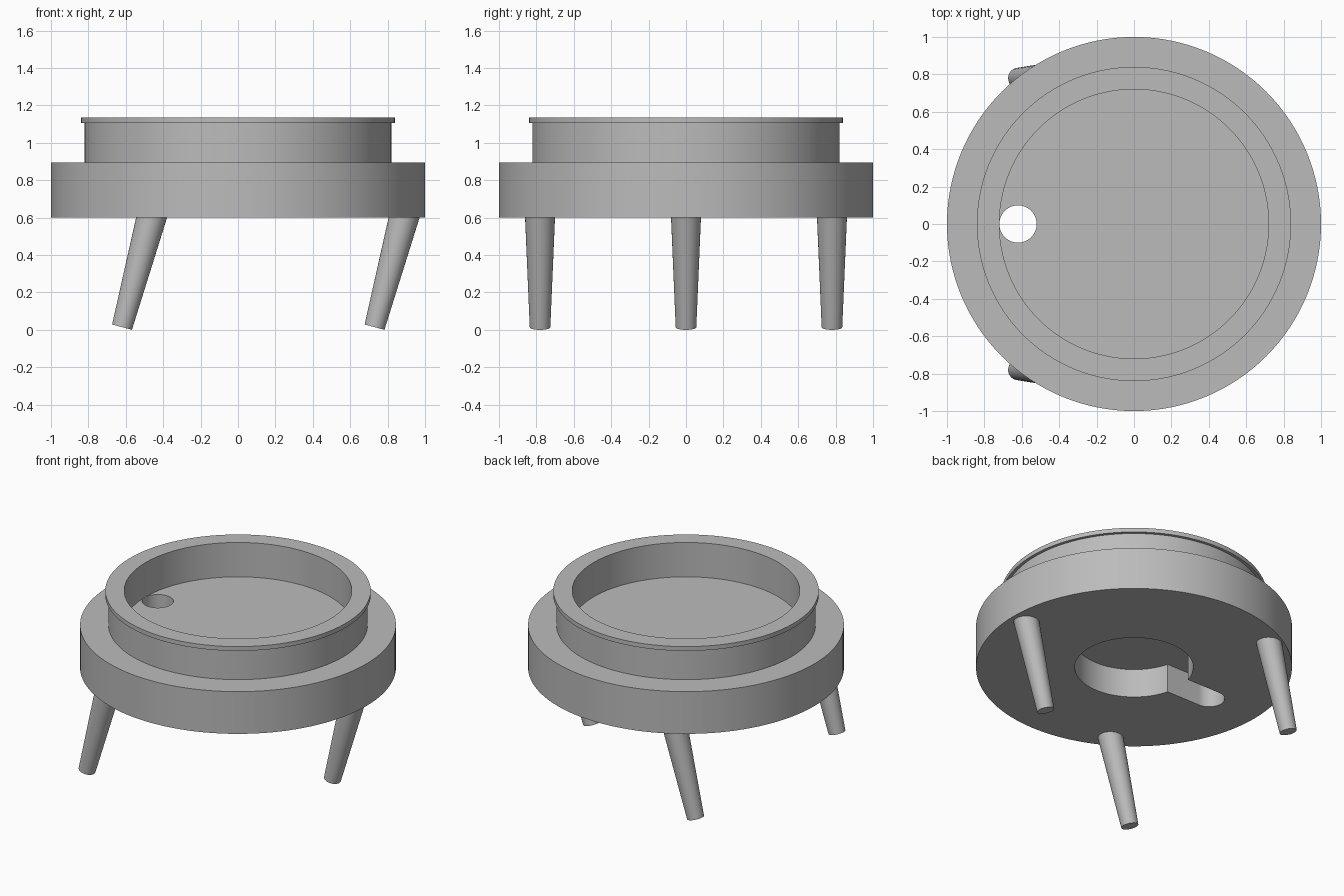
import bpy, bmesh, math
from mathutils import Matrix, Vector

cube = bpy.data.objects.get("Cube")
if cube:
    bpy.data.objects.remove(cube, do_unlink=True)

grey = bpy.data.materials.new("plain grey")
grey.use_nodes = True
COLOUR = (0.5, 0.5, 0.5, 1)
grey.diffuse_color = COLOUR
grey.node_tree.nodes["Principled BSDF"].inputs["Base Color"].default_value = COLOUR


def make_object(name, bm):
    bmesh.ops.recalc_face_normals(bm, faces=bm.faces)
    mesh = bpy.data.meshes.new(name)
    bm.to_mesh(mesh)
    bm.free()
    obj = bpy.data.objects.new(name, mesh)
    bpy.context.collection.objects.link(obj)
    mesh.materials.append(grey)
    return obj


def activate(obj):
    bpy.ops.object.select_all(action='DESELECT')
    obj.select_set(True)
    bpy.context.view_layer.objects.active = obj


def smooth(obj):
    activate(obj)
    bpy.ops.object.shade_smooth_by_angle(angle=math.radians(30))


def lathe(name, profile, steps):
    """Spin (radius, height) points about z and close both ends with flat caps."""
    bm = bmesh.new()
    rings = []
    for r, z in profile:
        rings.append([bm.verts.new((r * math.cos(a), r * math.sin(a), z))
                      for a in (math.tau * i / steps for i in range(steps))])
    for low, high in zip(rings, rings[1:]):
        for i in range(steps):
            j = (i + 1) % steps
            bm.faces.new((low[i], low[j], high[j], high[i]))
    bm.faces.new(rings[0])
    bm.faces.new(rings[-1])
    return make_object(name, bm)


def cut(target, cutter):
    mod = target.modifiers.new("cut", 'BOOLEAN')
    mod.operation = 'DIFFERENCE'
    mod.solver = 'EXACT'
    mod.object = cutter
    activate(target)
    bpy.ops.object.modifier_apply(modifier=mod.name)
    bpy.data.objects.remove(cutter, do_unlink=True)


# Stepped round body: wide base, narrower wall, thin lip and recessed tray floor
FLOOR, CEILING, HOLE_X = 0.895, 0.8, -0.62
body = lathe("body", [(1, 0.6), (1, FLOOR), (0.82, FLOOR), (0.82, 1.105),
                      (0.84, 1.105), (0.84, 1.135), (0.72, 1.135), (0.72, FLOOR)], 128)

# Round pocket in the underside
cut(body, lathe("pocket_cutter", [(0.375, 0.5), (0.375, CEILING)], 96))

# Channel from the pocket to the drain
bm = bmesh.new()
bmesh.ops.create_cube(bm, size=1, matrix=Matrix.Translation((HOLE_X / 2 - 0.1, 0, 0.65))
                      @ Matrix.Diagonal((-HOLE_X - 0.2, 0.199, 0.3, 1)))
cut(body, make_object("channel_cutter", bm))

# Drain hole right through the tray floor
drain = lathe("drain_cutter", [(0.0995, 0.45), (0.0995, 1)], 48)
drain.data.transform(Matrix.Translation((HOLE_X, 0, 0)))
cut(body, drain)
smooth(body)

# Three tapered legs, all leaning the same way
TILT = math.radians(15)
for name, x, y in (("left_leg", 0.73, 0), ("front_right_leg", HOLE_X, -0.78),
                   ("back_right_leg", HOLE_X, 0.78)):
    leg = lathe(name, [(0.055, 0), (0.082, 0.655)], 32)
    leg.data.transform(Matrix.Translation((x, y, 0.0145)) @ Matrix.Rotation(TILT, 4, 'Y'))
    smooth(leg)
